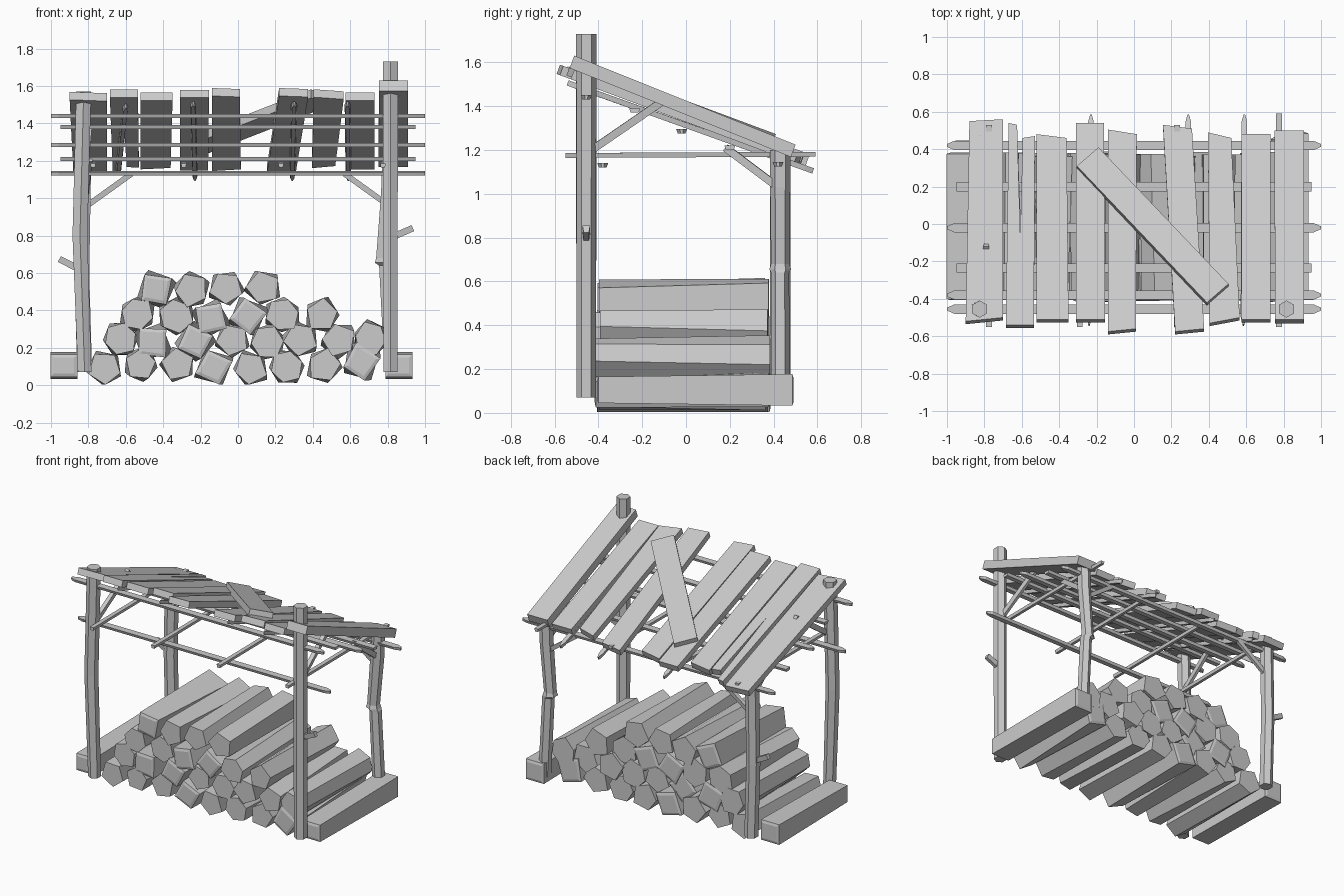
import bpy, bmesh, math, random
from mathutils import Vector

if "Cube" in bpy.data.objects:
    bpy.data.objects.remove(bpy.data.objects["Cube"])

random.seed(4)
SLOPE = 0.372
NORMAL = Vector((0, SLOPE, 1)).normalized()


def roof(y):
    return 1.375 - SLOPE * y


def loft(name, rings, inset=0):
    """Skin a list of equal-length point rings and cap both ends."""
    bm = bmesh.new()
    vs = [[bm.verts.new(p) for p in r] for r in rings]
    n = len(vs[0])
    for a, b in zip(vs, vs[1:]):
        for i in range(n):
            j = (i + 1) % n
            bm.faces.new((a[i], a[j], b[j], b[i]))
    caps = [bm.faces.new(vs[0][::-1]), bm.faces.new(vs[-1])]
    bmesh.ops.recalc_face_normals(bm, faces=bm.faces)
    if inset:
        bmesh.ops.inset_individual(bm, faces=caps, thickness=inset, depth=0.006)
    me = bpy.data.meshes.new(name)
    bm.to_mesh(me)
    bm.free()
    ob = bpy.data.objects.new(name, me)
    bpy.context.collection.objects.link(ob)
    return ob


def post(name, path):
    """Hexagonal trunk through (x, y, z, radius) stations."""
    loft(name, [[(x + r * math.sin(k * math.pi / 3), y + r * math.cos(k * math.pi / 3), z)
                 for k in range(6)] for x, y, z, r in path])


def stick(name, a, b, w, h, pointed=True):
    """Flat stick with trapezoid section, optionally whittled to points."""
    a, b = Vector(a), Vector(b)
    d = (b - a).normalized()
    side = d.cross(Vector((0, 0, 1))).normalized()
    up = side.cross(d)
    stations = [(a, 1), (b, 1)]
    if pointed:
        stations = [(a, .3), (a + d * .04, 1), (b - d * .04, 1), (b, .3)]
    loft(name, [[p + side * (w / 2 * s * u) + up * (h / 2 * v)
                 for u, v in ((-.7, -1), (.7, -1), (1, 1), (-1, 1))] for p, s in stations])


def plank(name, outline, lift=0, thick=.045, tilt=0):
    """Board with the given plan outline, lying on the roof slope."""
    top = [Vector((x, y, roof(y) + lift + tilt * y)) for x, y in outline]
    loft(name, [top, [p - NORMAL * thick for p in top]])


# Four posts
post("front_left_post", [(-.82, -.455, .07, .042), (-.845, -.455, .8, .046), (-.825, -.455, 1.57, .046)])
post("front_right_post", [(.815, -.455, .07, .044), (.815, -.455, 1.73, .046)])
post("back_left_post", [(-.82, .43, .07, .046), (-.835, .43, .6, .046), (-.825, .43, 1.2, .046)])
post("back_right_post", [(.82, .43, .07, .042), (.79, .43, .64, .041), (.775, .43, .655, .05),
                         (.775, .43, .68, .042), (.805, .43, 1.03, .046), (.81, .43, 1.2, .046)])

# Snapped branch stubs
stick("right_branch_stub", (.82, -.455, .79), (.935, -.455, .84), .035, .035, False)
stick("left_branch_stub", (-.83, .43, .61), (-.955, .43, .675), .035, .035, False)

# Roof boards: the second has a long split
plank("roof_board_1", [(-.90, -.52), (-.70, -.50), (-.70, .56), (-.88, .55)])
plank("roof_board_2", [(-.685, -.54), (-.535, -.54), (-.53, .47), (-.595, .46), (-.608, -.05),
                       (-.625, .53), (-.67, .54)], .005)
plank("roof_board_3", [(-.52, -.51), (-.35, -.51), (-.36, .46), (-.52, .48)])
plank("roof_board_4", [(-.31, -.51), (-.155, -.51), (-.16, .54), (-.31, .54)], .015)
plank("roof_board_5", [(-.14, -.575), (.01, -.56), (.015, .48), (-.14, .505)])
plank("roof_board_6", [(.22, -.575), (.375, -.56), (.31, .51), (.155, .53)])
plank("roof_board_7", [(.405, -.53), (.565, -.50), (.52, .46), (.395, .49)], .01)
plank("roof_board_8", [(.575, -.51), (.73, -.51), (.73, .48), (.575, .48)])
plank("roof_board_9", [(.755, -.51), (.91, -.51), (.91, .50), (.75, .50)], .05, .06, -.03)
plank("loose_diagonal_board", [(.39, -.42), (.505, -.32), (-.19, .41), (-.305, .31)], .05, .048)

# Long battens under the roof: y, z, half length
for i, (y, z, half) in enumerate([(-.455, 1.44, 1), (-.235, 1.38, .95), (-.02, 1.285, 1),
                                  (.2, 1.21, .95), (.42, 1.135, 1), (-.38, 1.13, 1)]):
    stick(f"long_batten_{i + 1}", (-half, y, z), (half, y, z), .05, .02, half == 1)

# Sloping rafters
for i, (x0, x1) in enumerate([(-.60, -.64), (.30, .29), (.585, .59), (-.24, -.23)]):
    y0, y1 = (-.54, .58) if i else (-.5, .5)
    stick(f"rafter_{i + 1}", (x0, y0, roof(y0) - .07), (x1, y1, roof(y1) - .055), .03, .025)

# Level cross rods
for i, x in enumerate((-.775, -.29, .23, .775)):
    stick(f"cross_rod_{i + 1}", (x, -.55, 1.175), (x, .59 if i == 3 else .53, 1.18), .03, .022, False)

# Corner braces
for s, side in ((-1, "left"), (1, "right")):
    stick(f"{side}_back_brace", (s * .8, .43, .965), (s * .57, .43, 1.13), .03, .03, False)
    stick(f"{side}_front_side_brace", (s * .81, -.43, 1.2), (s * .79, -.11, 1.42), .03, .035, False)
    stick(f"{side}_rear_side_brace", (s * .81, .42, 1.03), (s * .79, .18, 1.21), .03, .035, False)

# Firewood stack: x, z of each log by row
ROWS = [
    [(-.71, .09), (-.52, .11), (-.32, .11), (-.13, .095), (.065, .09), (.26, .10), (.46, .105), (.655, .12)],
    [(-.63, .25), (-.46, .23), (-.23, .23), (-.03, .24), (.155, .23), (.335, .25), (.54, .24), (.71, .25)],
    [(-.54, .38), (-.33, .37), (-.145, .36), (.05, .37), (.24, .375), (.45, .375)],
    [(-.44, .51), (-.25, .51), (-.06, .52), (.135, .52)],
]


def log(name, x, z, sides, r, y0, y1, turn, twist):
    def ring(y, k, rot):
        return [(x + r * k * j * math.cos(rot + 2 * math.pi * i / sides), y,
                 max(.003, z + r * k * j * math.sin(rot + 2 * math.pi * i / sides)))
                for i, j in enumerate(jit)]
    jit = [random.uniform(.92, 1.1) for _ in range(sides)]
    loft(name, [ring(y0, .9, turn), ring(y1, 1, turn + twist)], .025 if sides == 4 else 0)


n = 0
for row in ROWS:
    for x, z in row:
        n += 1
        sides = random.choice((4, 5, 5, 6))
        log(f"log_{n}", x, z, sides, .112 if sides == 4 else .098,
            -.40 + random.uniform(-.012, .01), .375 + random.uniform(-.015, .01),
            random.uniform(0, 2), random.choice((-1, 1)) * random.uniform(.15, .4))

# Squared end logs holding the stack
for name, x, y1 in (("left_end_log", -.93, .375), ("right_end_log", .86, .485)):
    loft(name, [[(x + u * .072, y, .105 + v * w) for u, v in ((-1, -1), (1, -1), (1, 1), (-1, 1))]
                for y, w in ((-.40, .06), (y1, .072))], .025)
